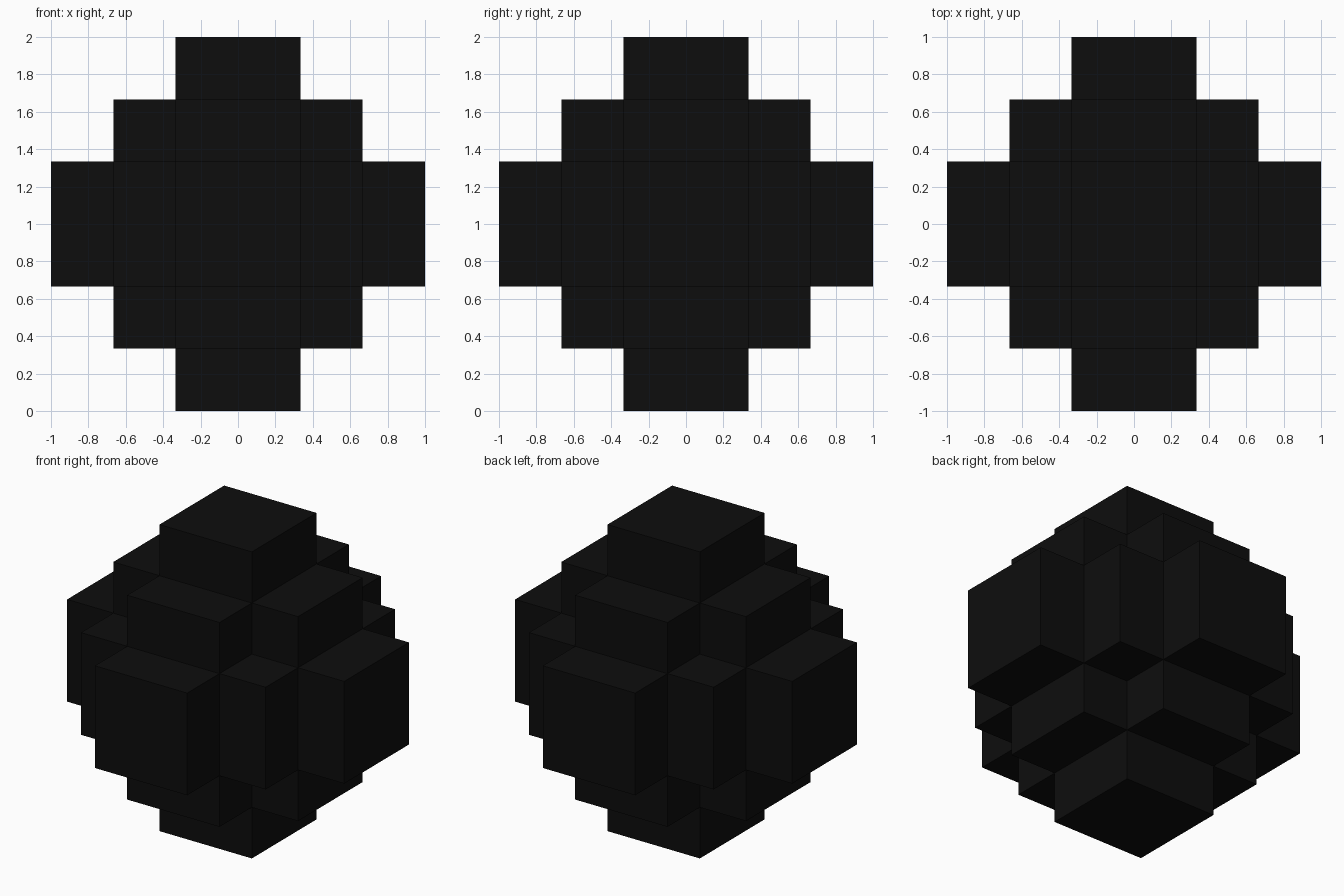
import bpy
import bmesh
from itertools import product
from mathutils import Vector

default_cube = bpy.data.objects.get("Cube")
if default_cube:
    bpy.data.objects.remove(default_cube, do_unlink=True)

# Single near-black material
black = bpy.data.materials.new("near_black")
black.use_nodes = True
colour = (0.004, 0.004, 0.004, 1)
black.diffuse_color = colour
black.node_tree.nodes["Principled BSDF"].inputs["Base Color"].default_value = colour

# Grid planes of the block cells: the middle cell is twice as wide as the rest
PLANES = [-1, -2 / 3, -1 / 3, 1 / 3, 2 / 3, 1]


def filled(cell):
    """Cells within two steps of the centre form the stepped ball."""
    return sum(abs(i) for i in cell) <= 2


# Stepped ball: add a wall wherever a filled cell meets an empty one
bm = bmesh.new()
for cell in product(range(-2, 3), repeat=3):
    if not filled(cell):
        continue
    for axis, side in product(range(3), (-1, 1)):
        neighbour = list(cell)
        neighbour[axis] += side
        if filled(neighbour):
            continue
        u, v = (axis + 1) % 3, (axis + 2) % 3
        corners = []
        for du, dv in ((0, 0), (1, 0), (1, 1), (0, 1)):
            point = Vector()
            point[axis] = PLANES[cell[axis] + 2 + (side > 0)]
            point[u] = PLANES[cell[u] + 2 + du]
            point[v] = PLANES[cell[v] + 2 + dv]
            point.z += 1
            corners.append(bm.verts.new(point))
        bm.faces.new(corners if side > 0 else corners[::-1])
bmesh.ops.remove_doubles(bm, verts=bm.verts, dist=0.001)

mesh = bpy.data.meshes.new("stepped_ball")
bm.to_mesh(mesh)
bm.free()
mesh.materials.append(black)
ball = bpy.data.objects.new("stepped_ball", mesh)
bpy.context.collection.objects.link(ball)
